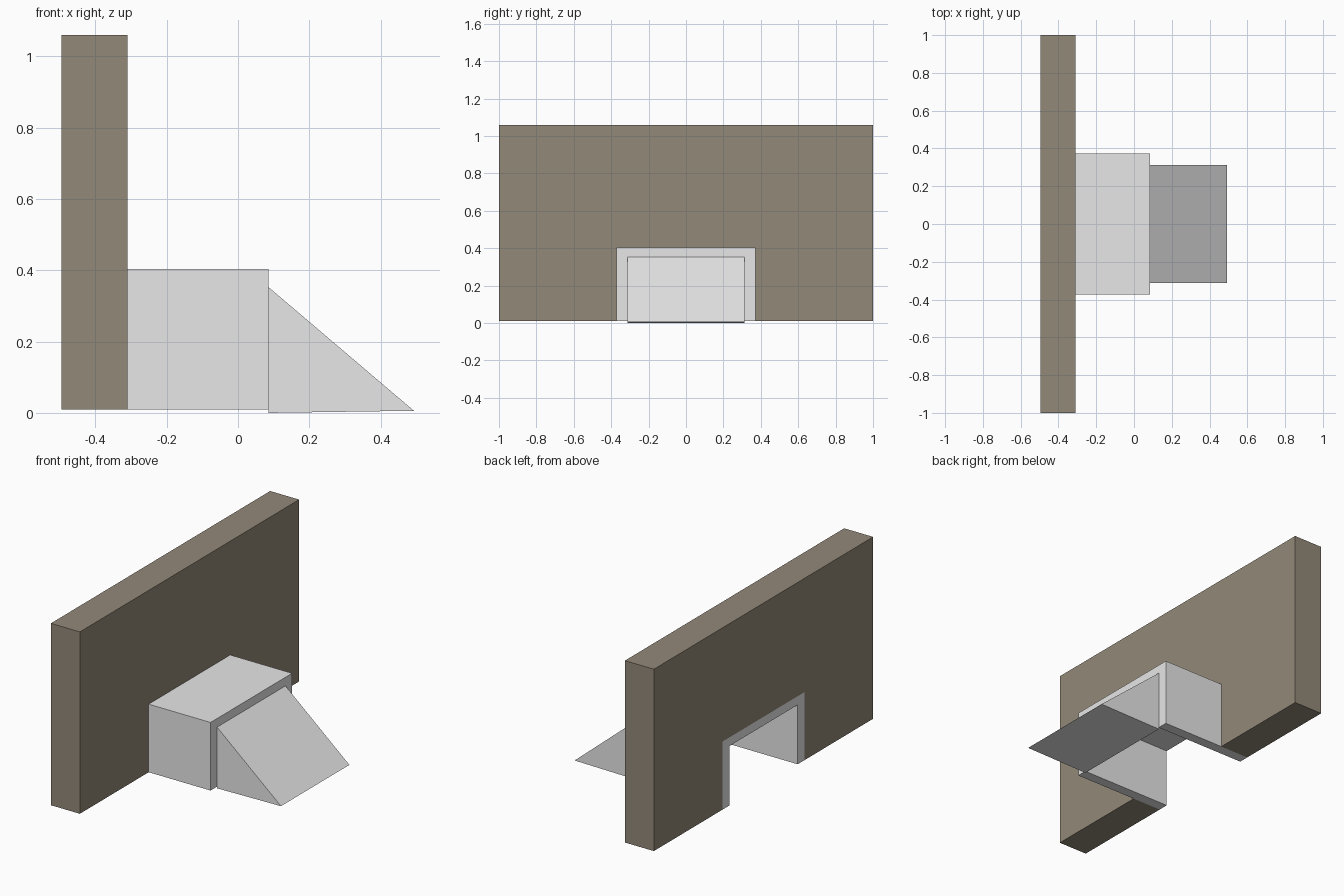
import bpy

if "Cube" in bpy.data.objects:
    bpy.data.objects.remove(bpy.data.objects["Cube"])


def material(name, rgb):
    m = bpy.data.materials.new(name)
    m.diffuse_color = (*rgb, 1.0)
    m.use_nodes = True
    m.node_tree.nodes["Principled BSDF"].inputs["Base Color"].default_value = m.diffuse_color
    return m


def extrude(name, profile, axis, start, end, mat):
    """Prism from a 2D profile; axis 'x' takes (y, z) points, axis 'y' takes (x, z)."""
    def place(p, d):
        return (d, p[0], p[1]) if axis == 'x' else (p[0], d, p[1])
    n = len(profile)
    verts = [place(p, d) for d in (start, end) for p in profile]
    faces = [tuple(range(n)), tuple(range(2 * n - 1, n - 1, -1))]
    faces += [(i, i + n, (i + 1) % n + n, (i + 1) % n) for i in range(n)]
    if axis == 'x':
        faces = [f[::-1] for f in faces]
    mesh = bpy.data.meshes.new(name)
    mesh.from_pydata(verts, [], faces)
    mesh.materials.append(mat)
    obj = bpy.data.objects.new(name, mesh)
    bpy.context.collection.objects.link(obj)
    # make every normal point outwards
    import bmesh
    bm = bmesh.new()
    bm.from_mesh(mesh)
    bmesh.ops.recalc_face_normals(bm, faces=bm.faces)
    bm.to_mesh(mesh)
    bm.free()
    return obj


def arch(half_out, top_out, half_in, top_in, base):
    """Upside-down U outline, open at the bottom."""
    return [(-half_out, base), (-half_out, top_out), (half_out, top_out), (half_out, base),
            (half_in, base), (half_in, top_in), (-half_in, top_in), (-half_in, base)]


brown = material("brown_wall", (0.29, 0.248, 0.19))
grey = material("light_grey", (0.8, 0.8, 0.8))

BASE = 0.01
X_BACK, X_WALL, X_MOUTH, X_TIP = -0.495, -0.31, 0.085, 0.493

# wall with a doorway
extrude("wall", arch(1.0, 1.06, 0.372, 0.403, BASE), 'x', X_BACK, X_WALL, brown)

# tunnel lining the doorway and projecting forward
extrude("tunnel", arch(0.372, 0.403, 0.312, 0.353, BASE), 'x', X_BACK, X_MOUTH, grey)

# sloping ramp closing the tunnel mouth
extrude("ramp", [(X_MOUTH, 0.0), (X_TIP, 0.006), (X_MOUTH, 0.353)], 'y', -0.312, 0.312, grey)
